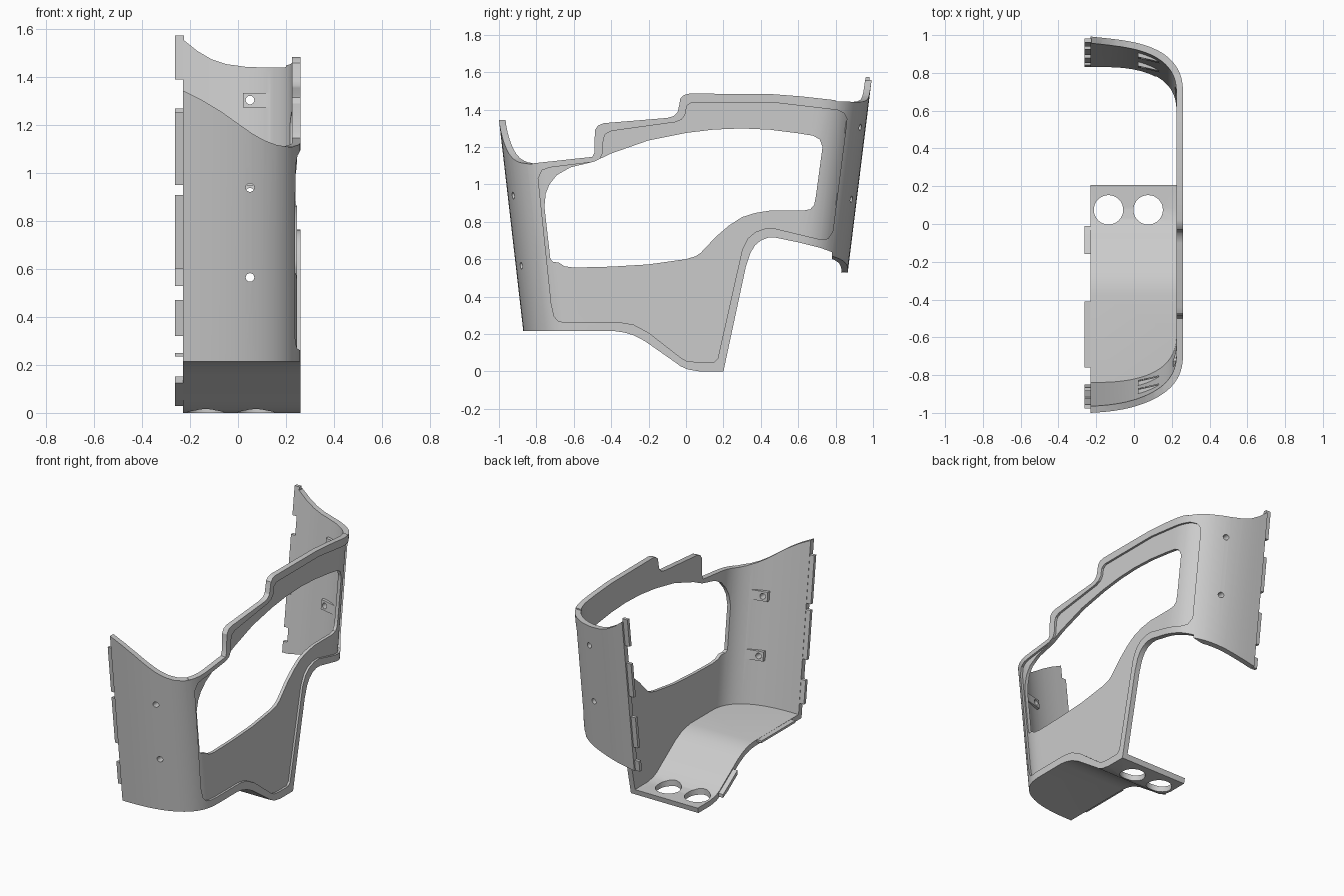
import bpy, bmesh, math

if "Cube" in bpy.data.objects:
    bpy.data.objects.remove(bpy.data.objects["Cube"])

mat = bpy.data.materials.new("plain grey")
mat.diffuse_color = (0.6, 0.6, 0.6, 1)
mat.use_nodes = True
mat.node_tree.nodes["Principled BSDF"].inputs["Base Color"].default_value = mat.diffuse_color


def loft(name, loop_a, loop_b):
    """Closed solid between two matching loops of 3D points."""
    bm = bmesh.new()
    a = [bm.verts.new(p) for p in loop_a]
    b = [bm.verts.new(p) for p in loop_b]
    n = len(a)
    bm.faces.new(a)
    bm.faces.new(b)
    for i in range(n):
        bm.faces.new((a[i], a[(i + 1) % n], b[(i + 1) % n], b[i]))
    bmesh.ops.recalc_face_normals(bm, faces=bm.faces)
    me = bpy.data.meshes.new(name)
    bm.to_mesh(me)
    bm.free()
    me.materials.append(mat)
    ob = bpy.data.objects.new(name, me)
    bpy.context.collection.objects.link(ob)
    return ob


def boolean(target, cutter, op):
    """Apply a boolean and remove the cutter."""
    mod = target.modifiers.new("cut", 'BOOLEAN')
    mod.object, mod.operation, mod.solver = cutter, op, 'EXACT'
    bpy.context.view_layer.objects.active = target
    bpy.ops.object.modifier_apply(modifier=mod.name)
    bpy.data.objects.remove(cutter)


def side_prism(name, pts, x0, x1):
    return loft(name, [(x0, y, z) for y, z in pts], [(x1, y, z) for y, z in pts])


def front_prism(name, pts, y0, y1):
    return loft(name, [(x, y0, z) for x, z in pts], [(x, y1, z) for x, z in pts])


def circle(cx, cy, r, n=32):
    return [(cx + r * math.cos(i * math.tau / n), cy + r * math.sin(i * math.tau / n)) for i in range(n)]


def wall_y(side, z, d):
    """y of the leaning front (-1) or back (1) wall at height z, d inwards."""
    return -0.87 - 0.115 * (z - 0.215) + d if side < 0 else 0.865 + 0.124 * (z - 0.53) - d


def wall_block(name, side, plan, z0, z1):
    """Block that leans with a wall; plan is (x, depth) points."""
    return loft(name, *[[(x, wall_y(side, z, d), z) for x, d in plan] for z in (z0, z1)])


def u_prism(name, t, left, z0=-0.3, z1=2.0):
    """Rounded U plan, inset by t, lofted along the leaning walls."""
    corner = [(left, t)] if left < -0.23 else []
    for i in range(25):
        a = math.pi / 2 * (1 - i / 24)
        corner.append((-0.23 + (0.49 - t) * max(math.cos(a), 0) ** (2 / 2.6),
                       0.3 - (0.3 - t) * math.sin(a) ** (2 / 2.6)))
    plan = [(-1, x, d) for x, d in corner] + [(1, x, d) for x, d in reversed(corner)]
    return loft(name, *[[(x, wall_y(s, z, d), z) for s, x, d in plan] for z in (z0, z1)])


# Side outline pieces (y, z)
floor = [(-1.5, .215), (-.38, .215), (-.33, .208), (-.28, .193), (-.22, .162), (-.06, .05),
         (-.03, .028), (.01, .01), (.07, 0), (.2, 0)]
rear_arch = [(.32, .56), (.345, .635), (.37, .675), (.4, .7), (.44, .715), (.48, .715),
             (.6, .69), (.72, .66), (.78, .638), (.78, -.2), (1.5, -.2), (1.5, 1.9), (.8, 1.9)]
top_edge = [(.8, 1.45), (.62, 1.47), (.45, 1.483), (.02, 1.485), (-.01, 1.478), (-.03, 1.46),
            (-.037, 1.42), (-.045, 1.385), (-.065, 1.365), (-.1, 1.355), (-.44, 1.327),
            (-.47, 1.315), (-.487, 1.29), (-.49, 1.17), (-.5, 1.147), (-.82, 1.112),
            (-.82, 1.9), (-1.5, 1.9)]

# Shell: rounded U trimmed by the side outline and hollowed above the floor
shell = u_prism("shell", 0, -.23)
boolean(shell, side_prism("outline", floor + rear_arch + top_edge, -.8, .8), 'INTERSECT')
hollow = u_prism("hollow", .035, -.6)
above_floor = [(y + .01, z + .035) for y, z in floor[:-1]]
above_floor += [(.25, .035), (.25, -.25), (1.6, -.25), (1.6, 1.95), (-1.5, 1.95)]
boolean(hollow, side_prism("above_floor", above_floor, -.7, .7), 'INTERSECT')
boolean(shell, hollow, 'DIFFERENCE')

# Sloping edges of the front and back walls
front_top = [(-.4, 1.40), (-.23, 1.345), (-.15, 1.305), (-.07, 1.257), (0, 1.207), (.06, 1.165),
             (.11, 1.137), (.16, 1.118), (.21, 1.11), (.4, 1.11), (.4, 2), (-.4, 2)]
boolean(shell, front_prism("front_trim", front_top, -1.6, -.8195), 'DIFFERENCE')
back_top = [(-.4, 1.66), (-.26, 1.58), (-.23, 1.558), (-.17, 1.51), (-.11, 1.475), (-.05, 1.455),
            (.03, 1.444), (.12, 1.44), (.2, 1.442), (.4, 1.45), (.4, 2), (-.4, 2)]
boolean(shell, front_prism("back_trim", back_top, .7995, 1.6), 'DIFFERENCE')
back_low = [(-.4, .53), (-.23, .53), (-.1, .555), (0, .578), (.13, .605), (.2, .62), (.25, .638),
            (.4, .638), (.4, -.4), (-.4, -.4)]
boolean(shell, front_prism("back_low_trim", back_low, .7795, 1.6), 'DIFFERENCE')

# Shallow recessed panel around the side opening
panel = [(-.72, .36), (-.705, .295), (-.685, .27), (-.65, .262), (-.35, .262), (-.28, .25), (-.2, .207),
         (-.03, .075), (0, .057), (.05, .05), (.15, .05), (.17, .07), (.3, .65), (.33, .71),
         (.37, .745), (.42, .763), (.47, .765), (.72, .705), (.76, .71), (.785, .75), (.855, 1.3),
         (.86, 1.35), (.845, 1.38), (.81, 1.397), (.47, 1.437), (.03, 1.437), (.005, 1.42),
         (-.005, 1.37), (-.025, 1.345), (-.06, 1.332), (-.4, 1.285), (-.43, 1.27), (-.442, 1.24),
         (-.445, 1.17), (-.46, 1.135), (-.49, 1.12), (-.73, 1.09), (-.77, 1.075), (-.79, 1.03)]
recess = side_prism("recess", panel, 0, .5)
boolean(recess, u_prism("recess_floor", .014, -.6), 'DIFFERENCE')
boolean(shell, recess, 'DIFFERENCE')

# Side opening
opening = [(-.725, .6), (-.757, .88), (-.75, .95), (-.73, 1.0), (-.69, 1.05), (-.62, 1.09), (-.49, 1.122),
           (-.4, 1.165), (-.2, 1.235), (0, 1.275), (.15, 1.293), (.3, 1.299), (.45, 1.292), (.6, 1.273),
           (.68, 1.26), (.715, 1.24), (.73, 1.2), (.695, .94), (.685, .89), (.665, .867), (.63, .86),
           (.45, .86), (.37, .847), (.3, .825), (.23, .78), (.16, .72), (.08, .635), (.05, .615),
           (0, .6), (-.2, .572), (-.4, .56), (-.6, .555), (-.65, .562), (-.68, .582), (-.71, .585)]
boolean(shell, side_prism("opening", opening, .05, .5), 'DIFFERENCE')

# Round floor holes
for cx in (-.135, .075):
    ring = circle(cx, .075, .078)
    boolean(shell, loft("floor_hole", [(x, y, -.1) for x, y in ring], [(x, y, .15) for x, y in ring]), 'DIFFERENCE')

# Screw bosses inside the walls, then their holes
boss_plan = [(.02, .025), (.11, .06), (.18, .105), (.165, .115), (.1, .098), (.02, .08)]
for side, z in ((-1, .94), (-1, .565), (1, 1.305), (1, .92)):
    boolean(shell, wall_block("boss", side, boss_plan, z - .03, z + .03), 'UNION')
    y = wall_y(side, z, 0)
    boolean(shell, front_prism("screw_hole", circle(.05, z, .018, 20), y - .2, y + .2), 'DIFFERENCE')

shell.data.materials.clear()
shell.data.materials.append(mat)
bpy.ops.object.select_all(action='DESELECT')
shell.select_set(True)
bpy.context.view_layer.objects.active = shell
bpy.ops.object.shade_smooth_by_angle(angle=math.radians(30))

# Joining tabs along the open left edge of both walls
tab_plan = [(-.262, .012), (-.225, .012), (-.225, .033), (-.262, .033)]
for side, z0, z1 in ((-1, .95, 1.255), (-1, .6, .91), (-1, .32, .47),
                     (1, 1.39, 1.575), (1, 1.04, 1.27), (1, .69, .9), (1, .53, .6)):
    wall_block("wall_tab", side, tab_plan, z0, z1)

# Joining tabs along the floor edge
side_prism("floor_tab_front", [(-.76, .235), (-.41, .235), (-.41, .249), (-.76, .249)], -.262, -.225)
side_prism("floor_tab_rear", [(-.16, .124), (-.06, .054), (-.01, .028), (-.01, .05), (-.05, .075),
                              (-.16, .152)], -.262, -.225)
